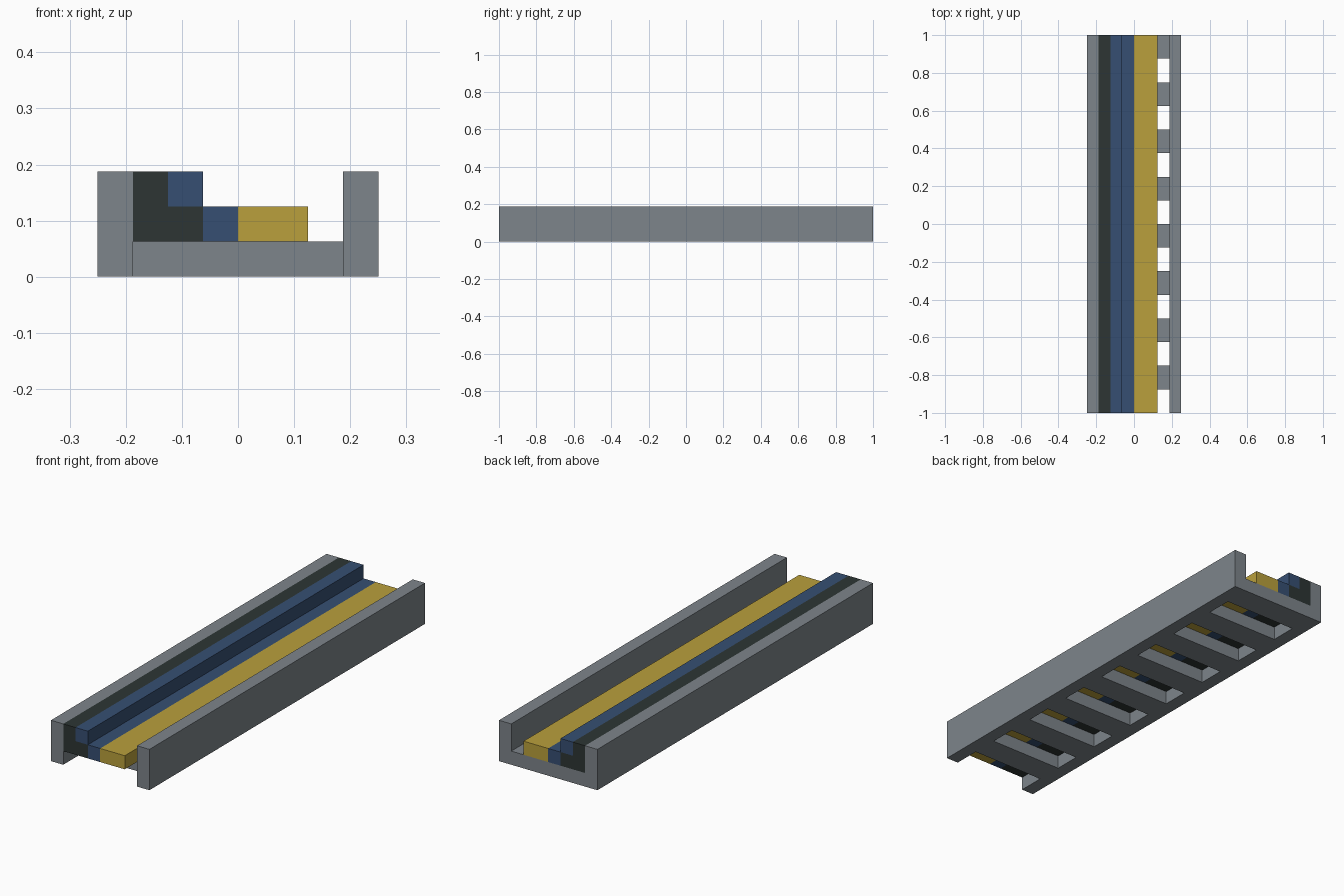
import bpy
import bmesh

default = bpy.data.objects.get("Cube")
if default:
    bpy.data.objects.remove(default, do_unlink=True)

U = 0.0625       # base module of the whole model
HALF = 1.0       # half the length


def make_material(name, rgb):
    mat = bpy.data.materials.new(name)
    mat.use_nodes = True
    colour = (*rgb, 1.0)
    mat.diffuse_color = colour
    bsdf = mat.node_tree.nodes["Principled BSDF"]
    bsdf.inputs["Base Color"].default_value = colour
    bsdf.inputs["Roughness"].default_value = 0.8
    return mat


grey = make_material("steel grey", (0.207, 0.233, 0.256))
black = make_material("dark charcoal", (0.026, 0.036, 0.034))
blue = make_material("navy blue", (0.037, 0.078, 0.171))
yellow = make_material("mustard yellow", (0.491, 0.352, 0.045))


def extrude_profile(name, outline, mat, y0=-HALF, y1=HALF):
    """Sweep an x/z outline, given in modules, from y0 to y1."""
    bm = bmesh.new()
    face = bm.faces.new([bm.verts.new((x * U, y0, z * U)) for x, z in outline])
    swept = bmesh.ops.extrude_face_region(bm, geom=[face])
    verts = [g for g in swept["geom"] if isinstance(g, bmesh.types.BMVert)]
    bmesh.ops.translate(bm, verts=verts, vec=(0, y1 - y0, 0))
    bmesh.ops.recalc_face_normals(bm, faces=bm.faces)
    mesh = bpy.data.meshes.new(name)
    bm.to_mesh(mesh)
    bm.free()
    mesh.materials.append(mat)
    obj = bpy.data.objects.new(name, mesh)
    bpy.context.scene.collection.objects.link(obj)
    return obj


def rect(x0, x1, z0, z1):
    return [(x0, z0), (x1, z0), (x1, z1), (x0, z1)]


# Side rails
extrude_profile("right_rail", rect(-4, -3, 0, 3), grey)
extrude_profile("left_rail", rect(3, 4, 0, 3), grey)

# Cross slats, starting flush with the back end
for i in range(8):
    back = HALF - i * 4 * U
    extrude_profile(f"cross_slat_{i + 1}", rect(-3, 3, 0, 1), grey,
                    back - 2 * U, back)

# Cable strips lying on the slats
extrude_profile("black_cable",
                [(-3, 1), (-1, 1), (-1, 2), (-2, 2), (-2, 3), (-3, 3)], black)
extrude_profile("upper_blue_cable", rect(-2, -1, 2, 3), blue)
extrude_profile("lower_blue_cable", rect(-1, 0, 1, 2), blue)
extrude_profile("yellow_cable", rect(0, 2, 1, 2), yellow)
